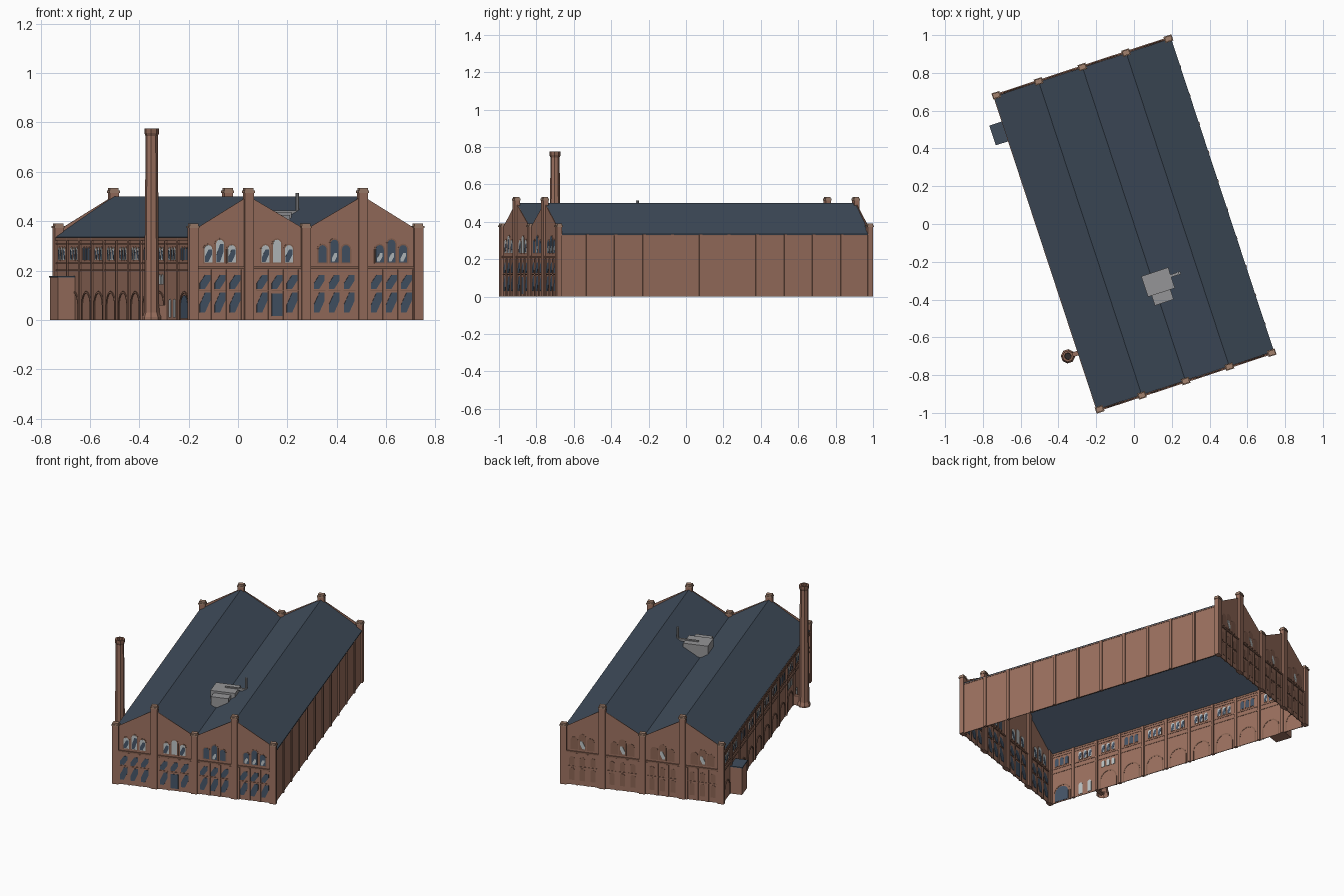
import bpy, bmesh, math
from mathutils import Matrix

if "Cube" in bpy.data.objects:
    bpy.data.objects.remove(bpy.data.objects["Cube"])

# Everything is built in building axes (u across, v deep), then turned into place
TURN = Matrix.Rotation(math.radians(18.2), 4, 'Z')
W, D = 0.4875, 0.875
BAY = W / 2
SIDE = 2 * D / 11
T = 0.004


def mat(name, r, g, b):
    m = bpy.data.materials.new(name)
    m.diffuse_color = (r, g, b, 1)
    m.use_nodes = True
    m.node_tree.nodes["Principled BSDF"].inputs["Base Color"].default_value = m.diffuse_color
    return m


BRICK = mat("brick", 0.33, 0.165, 0.115)
TRIM = mat("dark_brick_trim", 0.25, 0.125, 0.085)
CAP = mat("cap_stone", 0.36, 0.22, 0.155)
SLATE = mat("slate", 0.052, 0.075, 0.108)
GLASS = mat("dark_glass", 0.06, 0.09, 0.135)
PALE = mat("pale_glass", 0.50, 0.54, 0.55)
METAL = mat("grey_metal", 0.30, 0.30, 0.31)
SOOT = mat("soot", 0.03, 0.025, 0.025)


class Part:
    def __init__(self, name, material):
        self.name, self.material, self.bm = name, material, bmesh.new()

    def prism(self, pts, axis, a, b):
        """Extrude a (side, z) outline along 'u' or 'v' from a to b."""
        f = (lambda p, t: (p[0], t, p[1])) if axis == 'v' else (lambda p, t: (t, p[0], p[1]))
        lo = [self.bm.verts.new(f(p, a)) for p in pts]
        hi = [self.bm.verts.new(f(p, b)) for p in pts]
        n = len(pts)
        self.bm.faces.new(lo)
        self.bm.faces.new(hi[::-1])
        for i in range(n):
            self.bm.faces.new((lo[i], hi[i], hi[(i + 1) % n], lo[(i + 1) % n]))

    def box(self, u0, u1, v0, v1, z0, z1):
        self.prism([(u0, z0), (u1, z0), (u1, z1), (u0, z1)], 'v', v0, v1)

    def lathe(self, profile, n, u, v):
        rings = [[self.bm.verts.new((u + r * math.cos((i + .5) * math.tau / n),
                                     v + r * math.sin((i + .5) * math.tau / n), z))
                  for i in range(n)] for r, z in profile]
        for a, b in zip(rings, rings[1:]):
            for i in range(n):
                j = (i + 1) % n
                self.bm.faces.new((a[i], a[j], b[j], b[i]))
        self.bm.faces.new(rings[-1])

    def done(self):
        bmesh.ops.recalc_face_normals(self.bm, faces=self.bm.faces[:])
        self.bm.transform(TURN)
        me = bpy.data.meshes.new(self.name)
        self.bm.to_mesh(me)
        self.bm.free()
        me.materials.append(self.material)
        bpy.context.collection.objects.link(bpy.data.objects.new(self.name, me))


def arch(c, w, z0, z1, n=6):
    """Round-headed outline, z1 is the crown."""
    r = w / 2
    return [(c - r, z0), (c + r, z0)] + [
        (c + r * math.cos(math.pi * i / n), z1 - r + r * math.sin(math.pi * i / n)) for i in range(n + 1)]


def arch_ring(c, w, z1, t, n=10):
    """Outline of an arched band standing on the ground."""
    inner = arch(c, w, 0, z1, n)[1:] + [(c - w / 2, 0)]
    outer = arch(c, w + 2 * t, 0, z1 + t, n)[1:] + [(c - w / 2 - t, 0)]
    return outer + inner[::-1]


def slanted(c, w, z0, z1):
    """Pane with two opposite corners cut off."""
    x, h = c - w / 2, z1 - z0
    return [(x, z0), (x + .5 * w, z0), (x + w, z0 + .6 * h), (x + w, z1), (x + .5 * w, z1), (x, z0 + .4 * h)]


# Roof: two pitched spans with a valley between
top = [(-W - .006, .336), (-BAY, .5), (0, .355), (BAY, .5), (W + .006, .336)]
roof = Part("roof", SLATE)
roof.prism(top + [(u, z - .006) for u, z in top[::-1]], 'v', -D + .003, D - .003)
roof.done()

# Gable walls and long walls (thin shell, open below)
gable = [(-W, 0), (W, 0), (W, .358), (BAY, .502), (0, .366), (-BAY, .502), (-W, .358)]
for name, v in (("front_gable_wall", -D), ("back_gable_wall", D)):
    p = Part(name, BRICK)
    p.prism(gable, 'v', v - T / 2, v + T / 2)
    p.done()
for name, u in (("left_wall", -W), ("right_wall", W)):
    p = Part(name, BRICK)
    p.box(u - T / 2, u + T / 2, -D, D, 0, .338)
    p.done()

# Gable pilasters with caps, thin mullion piers, string courses
piers, caps = Part("gable_piers", BRICK), Part("pier_caps", CAP)
mull, bands = Part("mullion_piers", BRICK), Part("string_courses", TRIM)
for s in (-1, 1):
    for i in range(5):
        u = max(-W + .008, min(W - .008, (i - 2) * BAY))
        h = .515 if i % 2 else .372
        piers.box(u - .019, u + .019, s * D - .014, s * D + .014, 0, h)
        caps.box(u - .022, u + .022, s * D - .017, s * D + .017, h, h + .009)
        caps.box(u - .018, u + .018, s * D - .013, s * D + .013, h + .009, h + .019)
    for b in range(4):
        c = (b - 1.5) * BAY
        for k in (-1.5, -.5, .5, 1.5):
            mull.box(c + k * .064 - .006, c + k * .064 + .006, s * D - .007, s * D + .007, 0, .205)
    bands.box(-W, W, s * D - .008, s * D + .008, .207, .217)
    bands.box(-W, W, s * D - .005, s * D + .005, .117, .121)

# Long-side pilasters and left-side string courses
side = Part("side_piers", BRICK)
for i in range(1, 11):
    v = -D + i * SIDE
    for u in (-W, W):
        side.box(u - .009, u + .009, v - .008, v + .008, 0, .333)
for z in (.198, .226, .306):
    bands.box(-W - .006, -W + .004, -D, D, z, z + .006)
bands.box(-W - .009, -W + .004, -D, D, .322, .334)
bands.box(W - .004, W + .004, -D, D, .326, .334)
for p in (piers, caps, mull, bands, side):
    p.done()

# Windows: plates just proud of both wall faces
dark, pale = Part("dark_window_panes", GLASS), Part("pale_window_panes", PALE)
frames = Part("window_surrounds", TRIM)
for s in (-1, 1):
    a, b = s * D - .0045, s * D + .0045
    fa, fb = s * D - .0035, s * D + .0035
    for bay in range(4):
        c = (bay - 1.5) * BAY
        for k in (-1, 0, 1):
            u = c + k * .05
            z1 = .325 if k == 0 else .303
            frames.prism(arch(u, .046, .228, z1 + .006), 'v', fa, fb)
            if s < 0 and bay < 2:
                pale.prism(arch(u, .034, .233, z1), 'v', a, b)
                if k or bay == 0:
                    dark.prism(slanted(u, .03, .235, z1 - .018), 'v', a - .0004, b + .0004)
            elif s < 0:
                dark.prism(arch(u, .034, .233, z1), 'v', a, b)
                if bay == 3 or k == 0:
                    pale.prism(slanted(u, .022, .236, .27), 'v', a - .0004, b + .0004)
            elif k == 0:
                pale.prism(slanted(u, .03, .236, .285), 'v', a, b)
            # Lower two rows
            u = c + k * .064
            for z0, z1 in ((.03, .11), (.126, .182)):
                if s > 0:
                    frames.prism(arch(u, .032, z0, z1), 'v', fa, fb)
                elif bay == 1 and k == 0 and z0 < .1:
                    dark.box(u - .023, u + .023, a, b, .015, .106)
                else:
                    dark.prism(slanted(u, .045, z0, z1), 'v', a, b)

# Left wall: triple lights above, big blind arches below
a, b = -W - .0045, -W + .0045
arches = Part("blind_arches", TRIM)
for i in range(11):
    c = -D + (i + .5) * SIDE
    for k in (-1, 0, 1):
        v = c + k * .034
        frames.prism(arch(v, .03, .238, .298), 'u', a + .001, b - .001)
        (dark if i in (0, 3, 8) else pale).prism(arch(v, .022, .243, .294), 'u', a, b)
        if i not in (0, 3, 8):
            dark.prism(slanted(v, .021, .244, .284), 'u', a - .0004, b + .0004)
        if i == 2:
            pale.prism(arch(v, .022, .143, .185), 'u', a, b)
    if i == 1:
        for k in (-1, 1):
            pale.prism(arch(c + k * .03, .026, .01, .085), 'u', a, b)
    else:
        arches.prism(arch_ring(c, .1, .108, .008), 'u', a - .001, b - .001)
    if i == 0:
        dark.prism(arch(c, .09, .005, .1, 10), 'u', a, b)
for p in (dark, pale, frames, arches):
    p.done()

# Side annex
p = Part("annex", BRICK)
p.box(-.562, -W, .627, .731, 0, .172)
p.done()
p = Part("annex_roof", SLATE)
p.box(-.565, -W, .624, .734, .172, .178)
p.done()

# Chimney with flue link
cu, cv = -.551, -.556
p = Part("chimney", BRICK)
p.lathe([(.038, 0), (.038, .012), (.031, .03), (.025, .70), (.025, .752)], 8, cu, cv)
p.box(cu, -W, cv - .012, cv + .012, 0, .06)
p.done()
p = Part("chimney_crown", TRIM)
p.lathe([(.025, .745), (.03, .757), (.03, .776), (.018, .776), (.018, .755)], 8, cu, cv)
p.done()
p = Part("chimney_flue", SOOT)
p.lathe([(.018, .757), (.017, .760)], 8, cu, cv)
p.done()

# Rooftop ventilation unit with exhaust pipe
p = Part("roof_unit", METAL)
p.box(-.05, .10, -.39, -.275, .36, .438)
p.box(-.03, .075, -.445, -.39, .36, .425)
p.box(.02, .155, -.329, -.315, .43, .444)
p.lathe([(.008, .428), (.008, .515)], 8, .147, -.322)
p.done()
